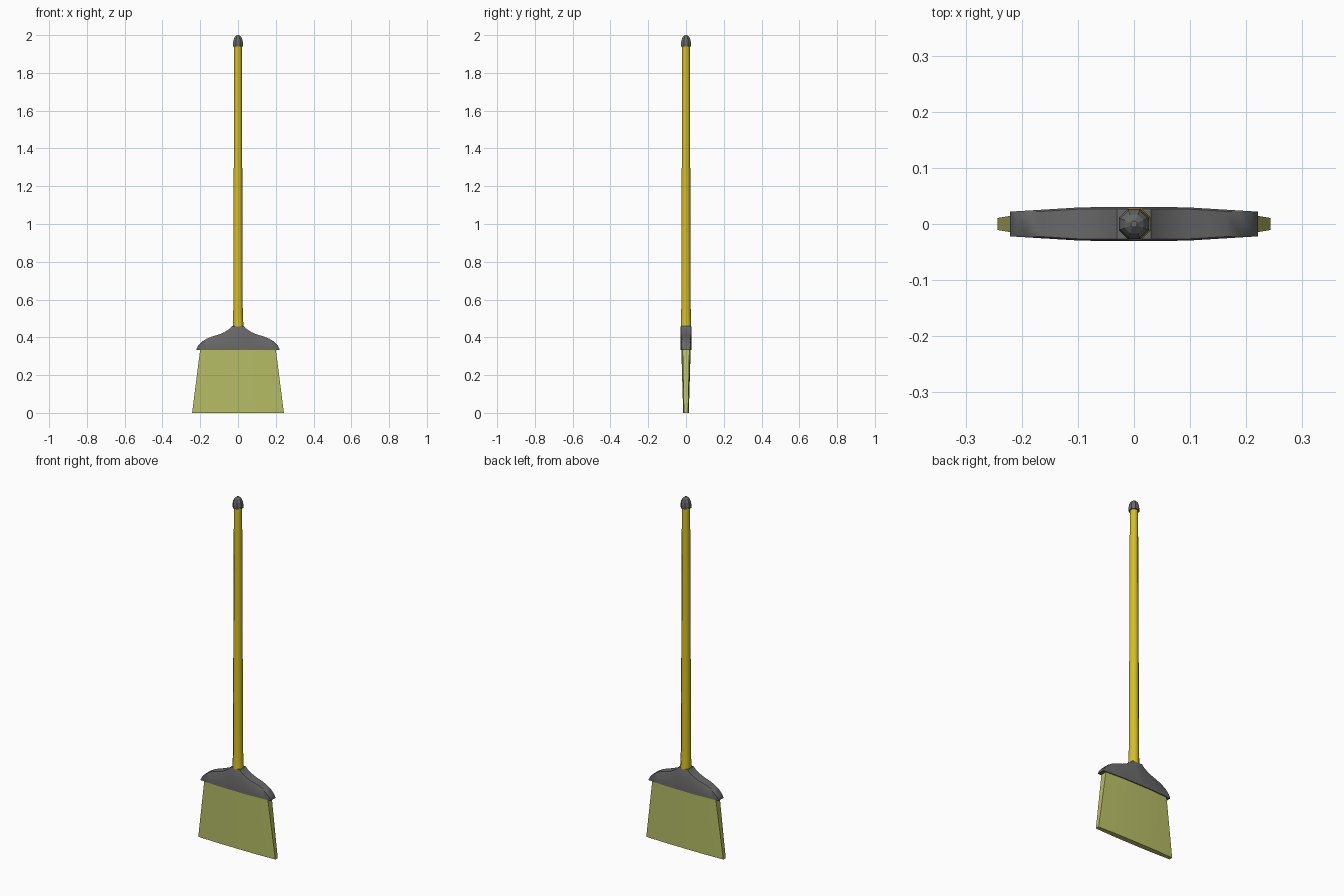
import bpy, bmesh, math

if "Cube" in bpy.data.objects:
    bpy.data.objects.remove(bpy.data.objects["Cube"])


def material(name, rgb):
    m = bpy.data.materials.new(name)
    m.diffuse_color = (*rgb, 1)
    m.use_nodes = True
    m.node_tree.nodes["Principled BSDF"].inputs["Base Color"].default_value = m.diffuse_color
    return m


GREY = material("dark grey plastic", (0.14, 0.14, 0.14))
YELLOW = material("yellow handle", (0.66, 0.52, 0.018))
STRAW = material("straw bristles", (0.48, 0.52, 0.135))


def loft(name, rings, mat, smooth=None):
    """Skin a list of equal-length closed rings and cap both ends."""
    bm = bmesh.new()
    vr = [[bm.verts.new(p) for p in r] for r in rings]
    n = len(vr[0])
    for a, b in zip(vr, vr[1:]):
        for i in range(n):
            j = (i + 1) % n
            bm.faces.new((a[i], a[j], b[j], b[i]))
    bm.faces.new(vr[0])
    bm.faces.new(vr[-1])
    bmesh.ops.recalc_face_normals(bm, faces=bm.faces)
    me = bpy.data.meshes.new(name)
    bm.to_mesh(me)
    bm.free()
    me.materials.append(mat)
    ob = bpy.data.objects.new(name, me)
    bpy.context.collection.objects.link(ob)
    if smooth:
        bpy.ops.object.select_all(action='DESELECT')
        ob.select_set(True)
        bpy.context.view_layer.objects.active = ob
        bpy.ops.object.shade_smooth_by_angle(angle=math.radians(smooth))
    return ob


def circle(r, z, n=8, x=0.0):
    return [(x + r * math.cos(math.tau * (i + .5) / n),
             r * math.sin(math.tau * (i + .5) / n), z) for i in range(n)]


# handle: slim tapered pole, slightly flared where it meets the head
loft("handle", [circle(0.031, 0.44, x=0.002), circle(0.029, 0.48, x=0.001),
                circle(0.027, 0.56), circle(0.022, 1.95)], YELLOW, 50)

# rounded end cap
loft("end_cap", [circle(r, z) for r, z in
                 ((0.029, 1.94), (0.029, 1.955), (0.026, 1.975),
                  (0.018, 1.99), (0.006, 2.0))], GREY)

# head: bell-shaped outline, thinner towards the ends, softened top edges
half = [(0.03, 0.46), (0.042, 0.447), (0.07, 0.428), (0.10, 0.415),
        (0.135, 0.405), (0.165, 0.393), (0.19, 0.378), (0.21, 0.357), (0.221, 0.336)]
outline = [(-x, z) for x, z in reversed(half)] + half
BASE = 0.333


def head_ring(x, z):
    w = 0.030 - 0.008 * max(0, abs(x) - 0.09) / 0.131
    s = BASE + (z - BASE) * 0.93
    return [(x, -w, BASE), (x, w, BASE), (x, w, s),
            (x, w - 0.003, z), (x, -w + 0.003, z), (x, -w, s)]


loft("head", [head_ring(x, z) for x, z in outline], GREY, 35)


# bristles: fan outwards and thin down towards the floor
def bristle_ring(hx, hy, z):
    front = [(-1, -.72), (-.45, -1), (.45, -1), (1, -.72)]
    back = [(x, -y) for x, y in reversed(front)]
    return [(x * hx, y * hy, z) for x, y in front + back]


loft("bristles", [bristle_ring(0.243, 0.015, 0.0),
                  bristle_ring(0.199, 0.025, 0.345)], STRAW, 30)
